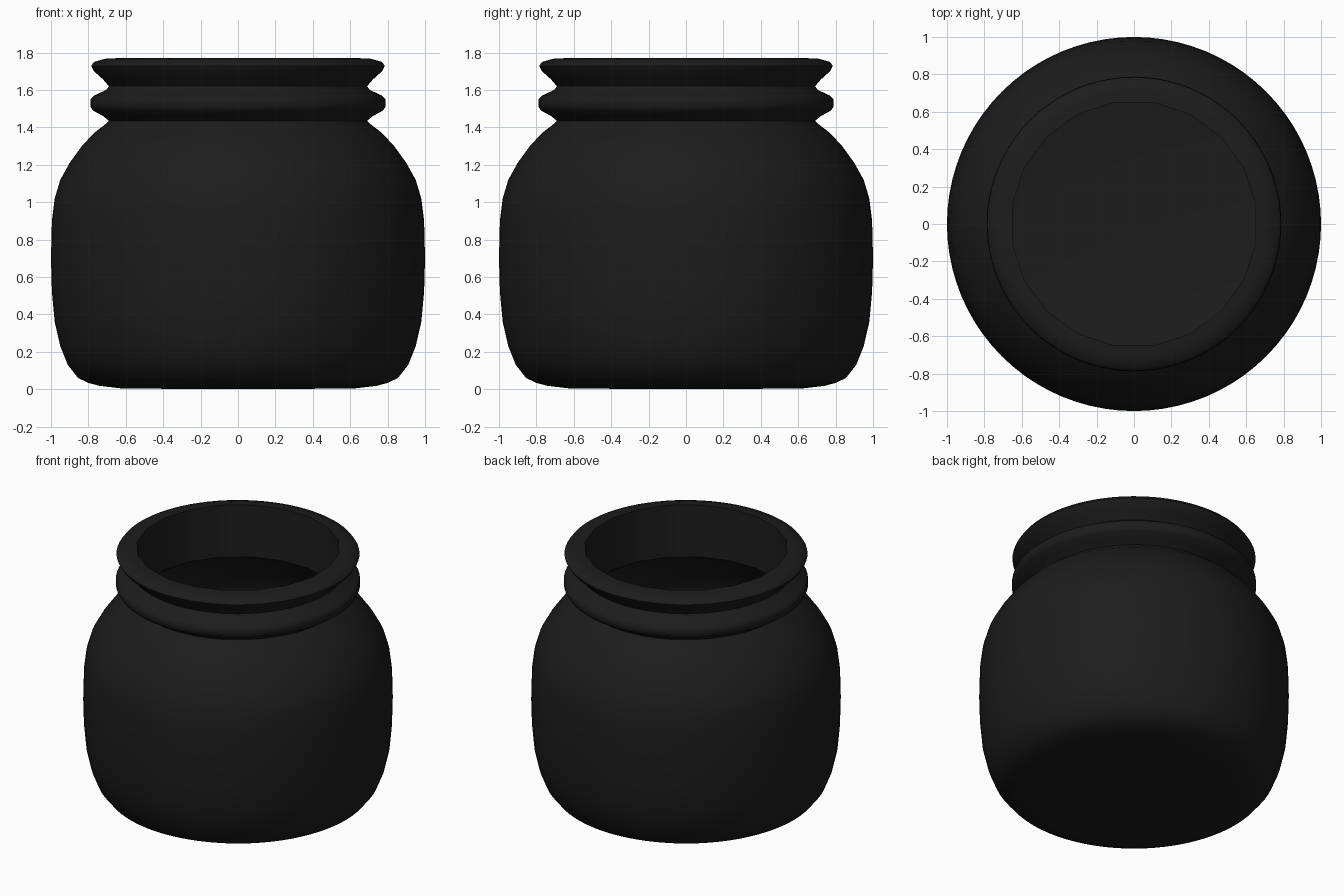
import bpy, bmesh, math

if "Cube" in bpy.data.objects:
    bpy.data.objects.remove(bpy.data.objects["Cube"])

SEGS = 80    # round outer wall
FACETS = 20  # faceted mouth opening

# Profiles as (radius, height)
outer = [(0, 0), (0.62, 0.004), (0.74, 0.018), (0.80, 0.034), (0.855, 0.06),
         (0.91, 0.13), (0.95, 0.23), (0.98, 0.36), (0.995, 0.52), (1.0, 0.70),
         (0.995, 0.90), (0.98, 1.02), (0.95, 1.12), (0.90, 1.21), (0.835, 1.30),
         (0.77, 1.37), (0.705, 1.42), (0.69, 1.435), (0.72, 1.46), (0.775, 1.49),
         (0.788, 1.51), (0.788, 1.55), (0.77, 1.57), (0.705, 1.60), (0.69, 1.62),
         (0.72, 1.655), (0.77, 1.70), (0.785, 1.728), (0.77, 1.75), (0.71, 1.767)]
mouth = [(0.65, 1.77), (0.65, 1.40)]
inner = [(0.73, 1.345), (0.80, 1.27), (0.86, 1.19), (0.91, 1.10), (0.94, 1.0),
         (0.955, 0.70), (0.94, 0.38), (0.91, 0.24), (0.87, 0.15), (0.80, 0.09),
         (0.65, 0.055), (0, 0.05)]


def ring(bm, r, z, faceted=False):
    if r == 0:
        return [bm.verts.new((0, 0, z))]
    step = 2 * math.pi / FACETS
    verts = []
    for i in range(SEGS):
        a = 2 * math.pi * i / SEGS
        # Distance to the flat side of a regular polygon
        k = 1 / math.cos((a + step / 2) % step - step / 2) if faceted else 1
        verts.append(bm.verts.new((r * k * math.cos(a), r * k * math.sin(a), z)))
    return verts


# Hollow jar body, lathed in one continuous skin
bm = bmesh.new()
rings = [ring(bm, r, z) for r, z in outer]
rings += [ring(bm, r, z, True) for r, z in mouth]
rings += [ring(bm, r, z) for r, z in inner]
for a, b in zip(rings, rings[1:]):
    for i in range(SEGS):
        j = (i + 1) % SEGS
        if len(a) == 1:
            bm.faces.new((a[0], b[j], b[i]))
        elif len(b) == 1:
            bm.faces.new((a[i], a[j], b[0]))
        else:
            bm.faces.new((a[i], a[j], b[j], b[i]))
bmesh.ops.recalc_face_normals(bm, faces=bm.faces)
mesh = bpy.data.meshes.new("jar")
bm.to_mesh(mesh)
bm.free()
jar = bpy.data.objects.new("jar", mesh)
bpy.context.collection.objects.link(jar)

# Near-black finish
mat = bpy.data.materials.new("black_glaze")
mat.diffuse_color = (0.012, 0.012, 0.012, 1)
mat.use_nodes = True
mat.node_tree.nodes["Principled BSDF"].inputs["Base Color"].default_value = mat.diffuse_color
mesh.materials.append(mat)

bpy.context.view_layer.objects.active = jar
jar.select_set(True)
bpy.ops.object.shade_smooth_by_angle(angle=math.radians(45))
